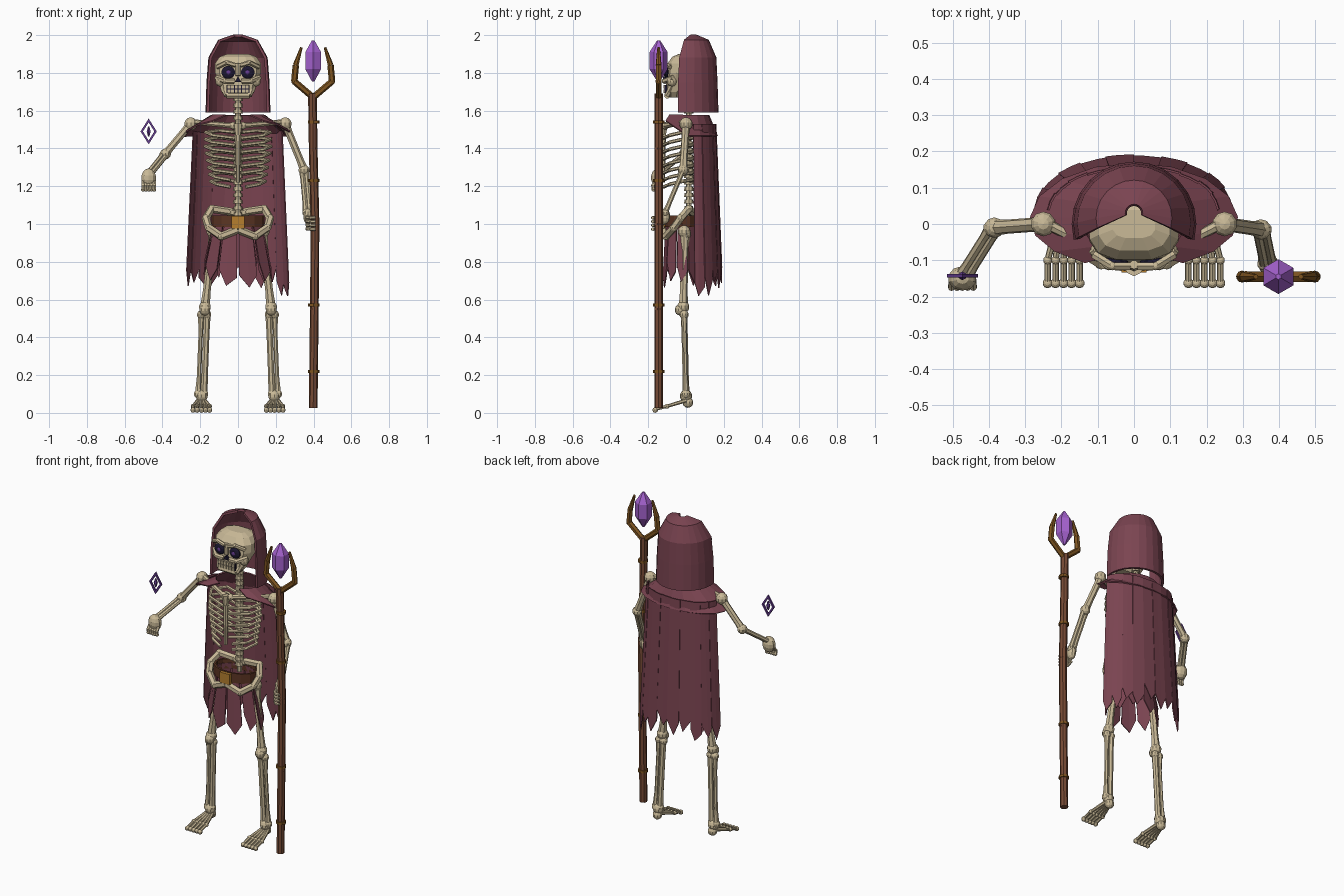
import bpy, bmesh, math, random
from math import sin, cos, pi, radians
from mathutils import Vector, Matrix

if "Cube" in bpy.data.objects:
    bpy.data.objects.remove(bpy.data.objects["Cube"])
random.seed(4)


def material(name, r, g, b):
    m = bpy.data.materials.new(name)
    m.use_nodes = True
    col = tuple((c / 255) ** 2.2 for c in (r, g, b)) + (1,)
    m.diffuse_color = col
    m.node_tree.nodes["Principled BSDF"].inputs["Base Color"].default_value = col
    return m


BONE = material("bone", 200, 184, 150)
CLOTH = material("plum cloth", 122, 70, 82)
LEATHER = material("belt leather", 92, 56, 40)
WOOD = material("staff wood", 118, 76, 56)
FORK = material("fork wood", 126, 86, 38)
GOLD = material("buckle gold", 180, 126, 50)
CRYSTAL = material("crystal violet", 164, 98, 206)
DARK = material("socket dark", 34, 30, 52)
GLOW = material("rune purple", 100, 62, 142)


# ---- helpers -------------------------------------------------------------
def finish(name, mat, bm, thick=0):
    bmesh.ops.recalc_face_normals(bm, faces=bm.faces)
    me = bpy.data.meshes.new(name)
    bm.to_mesh(me)
    bm.free()
    me.materials.append(mat)
    ob = bpy.data.objects.new(name, me)
    bpy.context.collection.objects.link(ob)
    if thick:
        s = ob.modifiers.new("thickness", "SOLIDIFY")
        s.thickness = thick
        s.offset = 0
    return ob


def rod(bm, a, b, r1, r2=None, sides=7):
    a, b = Vector(a), Vector(b)
    d = b - a
    m = Matrix.Translation((a + b) / 2) @ d.to_track_quat("Z", "Y").to_matrix().to_4x4()
    bmesh.ops.create_cone(bm, cap_ends=True, segments=sides, radius1=r1,
                          radius2=r1 if r2 is None else r2, depth=d.length, matrix=m)


def ball(bm, p, r, scale=(1, 1, 1)):
    m = Matrix.Translation(p) @ Matrix.Diagonal((*scale, 1))
    bmesh.ops.create_uvsphere(bm, u_segments=10, v_segments=7, radius=r, matrix=m)


def box(bm, p, size):
    bmesh.ops.create_cube(bm, size=1, matrix=Matrix.Translation(p) @ Matrix.Diagonal((*size, 1)))


def chain(bm, pts, r, sides=6):
    for a, b in zip(pts, pts[1:]):
        rod(bm, a, b, r, sides=sides)
    for p in pts[1:-1]:
        ball(bm, p, r)


def long_bone(bm, a, b, r, knob):
    # shaft that flares towards knobbly ends
    a, b = Vector(a), Vector(b)
    p, q = a.lerp(b, .22), a.lerp(b, .78)
    rod(bm, a, p, knob * .8, r)
    rod(bm, p, q, r)
    rod(bm, q, b, r, knob * .8)
    ball(bm, a, knob)
    ball(bm, b, knob)


def loft(bm, rings, closed=False, cap=False):
    rows = [[bm.verts.new(p) for p in ring] for ring in rings]
    n = len(rows[0])
    for lo, hi in zip(rows, rows[1:]):
        for i in range(n if closed else n - 1):
            j = (i + 1) % n
            bm.faces.new((lo[i], lo[j], hi[j], hi[i]))
    if cap:
        bm.faces.new(rows[0])
        bm.faces.new(rows[-1])


def mirror(p, s):
    return (p[0] * s, p[1], p[2])


# ---- skull ---------------------------------------------------------------
bm = bmesh.new()
rings = []
for z, w, front, back in ((1.67, .065, -.1, -.03), (1.7, .09, -.108, -.02), (1.755, .105, -.108, .04),
                          (1.8, .125, -.105, .08), (1.85, .125, -.1, .09), (1.885, .1, -.075, .07),
                          (1.9, .06, -.04, .04)):
    ring = []
    for k in range(12):
        a = 2 * pi * (k + .5) / 12
        x, y = (math.copysign(abs(f) ** .7, f) for f in (cos(a), sin(a)))
        ring.append((x * w, (front + back) / 2 + y * (back - front) / 2, z))
    rings.append(ring)
loft(bm, rings, True, True)
for s in (-1, 1):
    chain(bm, [mirror(p, s) for p in ((.012, -.116, 1.84), (.06, -.116, 1.855), (.11, -.085, 1.83))], .012)
    chain(bm, [mirror(p, s) for p in ((.02, -.112, 1.755), (.07, -.114, 1.757), (.115, -.07, 1.775))], .014)
    ball(bm, (s * .095, -.075, 1.755), .027)
    rod(bm, (s * .085, -.06, 1.75), (s * .06, -.1, 1.68), .016)
rod(bm, (0, -.112, 1.85), (0, -.118, 1.785), .013)
rod(bm, (-.06, -.1, 1.68), (.06, -.1, 1.68), .016)
finish("skull", BONE, bm)

bm = bmesh.new()
for s in (-1, 1):
    ball(bm, (s * .052, -.104, 1.803), .038, (1, .35, .9))
rod(bm, (0, -.105, 1.762), (0, -.121, 1.762), .02, sides=3)
box(bm, (0, -.107, 1.715), (.12, .012, .042))
finish("eye_sockets_and_mouth", DARK, bm)
bm = bmesh.new()
for s in (-1, 1):
    ball(bm, (s * .05, -.117, 1.803), .012, (1, .4, 1))
finish("eye_glow", GLOW, bm)
bm = bmesh.new()
for k in range(6):
    for z in (1.727, 1.703):
        box(bm, ((k - 2.5) * .019, -.113, z), (.015, .012, .02))
finish("teeth", BONE, bm)

# ---- spine, ribs, pelvis -------------------------------------------------
bm = bmesh.new()
rod(bm, (0, .015, 1.0), (0, .015, 1.7), .015)
for k in range(19):
    rod(bm, (0, .015, 1.04 + k * .034), (0, .015, 1.062 + k * .034), .026, .022, 8)
finish("spine", BONE, bm)

bm = bmesh.new()
for k in range(8):
    z, w = 1.485 - k * .037, .178 - .004 * abs(k - 2) - .002 * k
    for s in (-1, 1):
        path = ((.01, .02, z), (w * .6, .04, z + .01), (w, -.02, z), (w * .8, -.085, z - .015),
                (.015 if k < 6 else .04, -.118, z - .03))
        chain(bm, [mirror(p, s) for p in path], .0095)
finish("ribs", BONE, bm)
bm = bmesh.new()
rod(bm, (0, -.118, 1.53), (0, -.122, 1.47), .026, .016)
rod(bm, (0, -.122, 1.47), (0, -.122, 1.22), .016, .01)
for s in (-1, 1):
    long_bone(bm, (s * .025, -.11, 1.52), (s * .24, 0, 1.54), .014, .02)
finish("sternum_and_collarbones", BONE, bm)

bm = bmesh.new()
for s in (-1, 1):
    path = ((.0, .03, 1.05), (.04, .03, 1.065), (.14, .015, 1.08), (.17, -.03, 1.03),
            (.155, -.065, .98), (.09, -.105, .935), (0, -.115, .97))
    chain(bm, [mirror(p, s) for p in path], .021)
    ball(bm, (s * .135, -.01, .96), .033)
finish("pelvis", BONE, bm)

# ---- legs and feet -------------------------------------------------------
for s, side in ((-1, "right"), (1, "left")):
    bm = bmesh.new()
    long_bone(bm, (s * .13, -.005, .95), (s * .175, -.015, .56), .021, .033)
    ball(bm, (s * .175, -.03, .545), .03)
    for dx, r in ((-.012, .017), (.018, .012)):
        long_bone(bm, (s * (.176 + dx), -.01, .52), (s * (.192 + dx), 0, .1), r, .024)
    ball(bm, (s * .192, .0, .09), .033)
    finish(side + "_leg", BONE, bm)
    bm = bmesh.new()
    ball(bm, (s * .192, .01, .055), .028)
    for k in range(5):
        x0, x1 = .176 + k * .009, .15 + k * .022
        mid = (s * x1, -.1, .035)
        rod(bm, (s * x0, 0, .065), mid, .011, .009)
        rod(bm, mid, (s * x1, -.165, .018), .009)
        ball(bm, mid, .013)
        ball(bm, (s * x1, -.163, .015), .0145)
    finish(side + "_foot", BONE, bm)

# ---- arms and hands ------------------------------------------------------
arms = {"right": ((-.25, 0, 1.53), (-.385, -.01, 1.37), (-.47, -.145, 1.265)),
        "left": ((.25, 0, 1.53), (.35, -.015, 1.285), (.37, -.11, 1.06))}
for side, (shoulder, elbow, wrist) in arms.items():
    bm = bmesh.new()
    ball(bm, shoulder, .035)
    long_bone(bm, shoulder, elbow, .02, .029)
    for dx in (-.011, .011):
        a, b = Vector(elbow), Vector(wrist)
        long_bone(bm, a + Vector((dx, 0, 0)), b + Vector((dx, 0, 0)), .013, .02)
    finish(side + "_arm", BONE, bm)
bm = bmesh.new()
ball(bm, (-.473, -.15, 1.245), .041, (1, .85, 1.2))
for k in range(5):
    x = -.473 + (k - 2) * .015
    chain(bm, [(x, -.155, 1.23), (x, -.175, 1.205), (x, -.172, 1.18)], .0095)
    ball(bm, (x, -.172, 1.182), .011)
finish("right_hand", BONE, bm)
bm = bmesh.new()
ball(bm, (.37, -.115, 1.04), .032, (.8, 1, 1.3))
for k in range(4):
    z = 1.045 - k * .02
    chain(bm, [(.37, -.115, z), (.365, -.155, z - .01), (.385, -.176, z - .012), (.41, -.176, z - .012)], .009)
finish("left_hand", BONE, bm)


# ---- hood, mantle, cape --------------------------------------------------
bm = bmesh.new()
loft(bm, [[(r * cos(a), cy + r * sin(a), z) for a in (radians(-15 + 210 * k / 14) for k in range(15))]
          for z, r, cy in ((1.59, .165, 0), (1.75, .16, 0), (1.88, .15, .004), (1.97, .1, .016), (1.996, .022, .03))])
finish("hood", CLOTH, bm, .014)

bm = bmesh.new()
inner, outer = [], []
for k in range(15):
    a = radians(-62 + 304 * k / 14)
    lift = max(0, -sin(a)) * .09
    inner.append((.14 * cos(a), .01 + .11 * sin(a), 1.575))
    outer.append((.285 * cos(a), .01 + .155 * sin(a) * (.85 if sin(a) < 0 else 1), 1.465 + lift))
loft(bm, [inner, outer])
finish("shoulder_mantle", CLOTH, bm, .008)


def panel(bm, rx, ry, a0, a1, ztop, zbot, cy=0, power=1.0):
    # cloth strip with a ragged pointed end
    def pt(t, z, f):
        a = radians(a0 + (a1 - a0) * t)
        y = math.copysign(abs(sin(a)) ** power, sin(a))
        return bm.verts.new(((rx[0] + (rx[1] - rx[0]) * f) * cos(a),
                             cy + (ry[0] + (ry[1] - ry[0]) * f) * y, z))
    tip = random.uniform(.3, .7)
    top = [pt(t, ztop, 0) for t in (0, .5, 1)]
    low = [pt(0, zbot + random.uniform(.05, .1), 1), pt(tip, zbot, 1),
           pt(1, zbot + random.uniform(.04, .09), 1)]
    for i in range(2):
        bm.faces.new((top[i], top[i + 1], low[i + 1], low[i]))


bm = bmesh.new()
for k in range(10):
    a = 9 + k * 16.2
    edge = abs(k - 4.5) / 4.5
    d = .003 * (k % 2)
    panel(bm, (.235 + d, .272 + d), (.155 + d, .186 + d), a, a + 16.6, 1.53,
          .7 - .07 * edge + random.uniform(-.03, .05), power=.75)
finish("cape", CLOTH, bm, .006)

# ---- ragged skirt, belt, buckle ------------------------------------------
bm = bmesh.new()
for k in range(10):
    a = -180 + k * 36 + 18
    panel(bm, (.125, .18), (.085, .1), a + 2, a + 34, 1.02, random.uniform(.66, .74), -.02)
finish("ragged_skirt", CLOTH, bm, .006)
bm = bmesh.new()
loft(bm, [[(.135 * cos(a), -.02 + .09 * sin(a), z) for a in (2 * pi * k / 14 for k in range(14))]
          for z in (.985, 1.045)], True)
finish("belt", LEATHER, bm, .012)
bm = bmesh.new()
box(bm, (0, -.122, 1.01), (.07, .022, .065))
finish("buckle", GOLD, bm)

# ---- staff, fork, crystal ------------------------------------------------
SX, SY = .398, -.145
bm = bmesh.new()
chain(bm, [(SX, SY, .025), (SX + .006, SY, .55), (SX + .01, SY, 1.0), (SX, SY, 1.4), (SX - .004, SY, 1.69)], .023, 8)
finish("staff", WOOD, bm)
bm = bmesh.new()
for z in (.22, .57, 1.23, 1.54):
    rod(bm, (SX + .003, SY, z - .008), (SX + .003, SY, z + .008), .03, sides=8)
for s in (-1, 1):
    path = [(SX + s * x, SY, z) for x, z in ((0, 1.67), (.1, 1.755), (.092, 1.84))]
    chain(bm, path, .017)
    rod(bm, path[-1], (SX + s * .062, SY, 1.935), .016, .007)
finish("staff_fork_and_rings", FORK, bm)
bm = bmesh.new()
for z0, z1, r0, r1 in ((1.755, 1.82, .008, .048), (1.82, 1.91, .048, .048), (1.91, 1.972, .048, .008)):
    rod(bm, (SX, SY, z0), (SX, SY, z1), r0, r1, 6)
bmesh.ops.remove_doubles(bm, verts=bm.verts, dist=.0005)
finish("staff_crystal", CRYSTAL, bm)

# ---- floating rune over the open hand ------------------------------------
bm = bmesh.new()
corners = ((1, 0), (0, 1), (-1, 0), (0, -1))
loft(bm, [[(-.473 + x * w, -.143 + y, 1.49 + z * h) for x, z in corners]
          for w, h, y in ((.043, .068, -.005), (.043, .068, .005), (.03, .048, .005),
                          (.03, .048, -.005), (.043, .068, -.005))], True)
rod(bm, (-.473, -.143, 1.463), (-.473, -.143, 1.49), .004, .012, 6)
rod(bm, (-.473, -.143, 1.49), (-.473, -.143, 1.517), .012, .004, 6)
finish("floating_rune", GLOW, bm)
